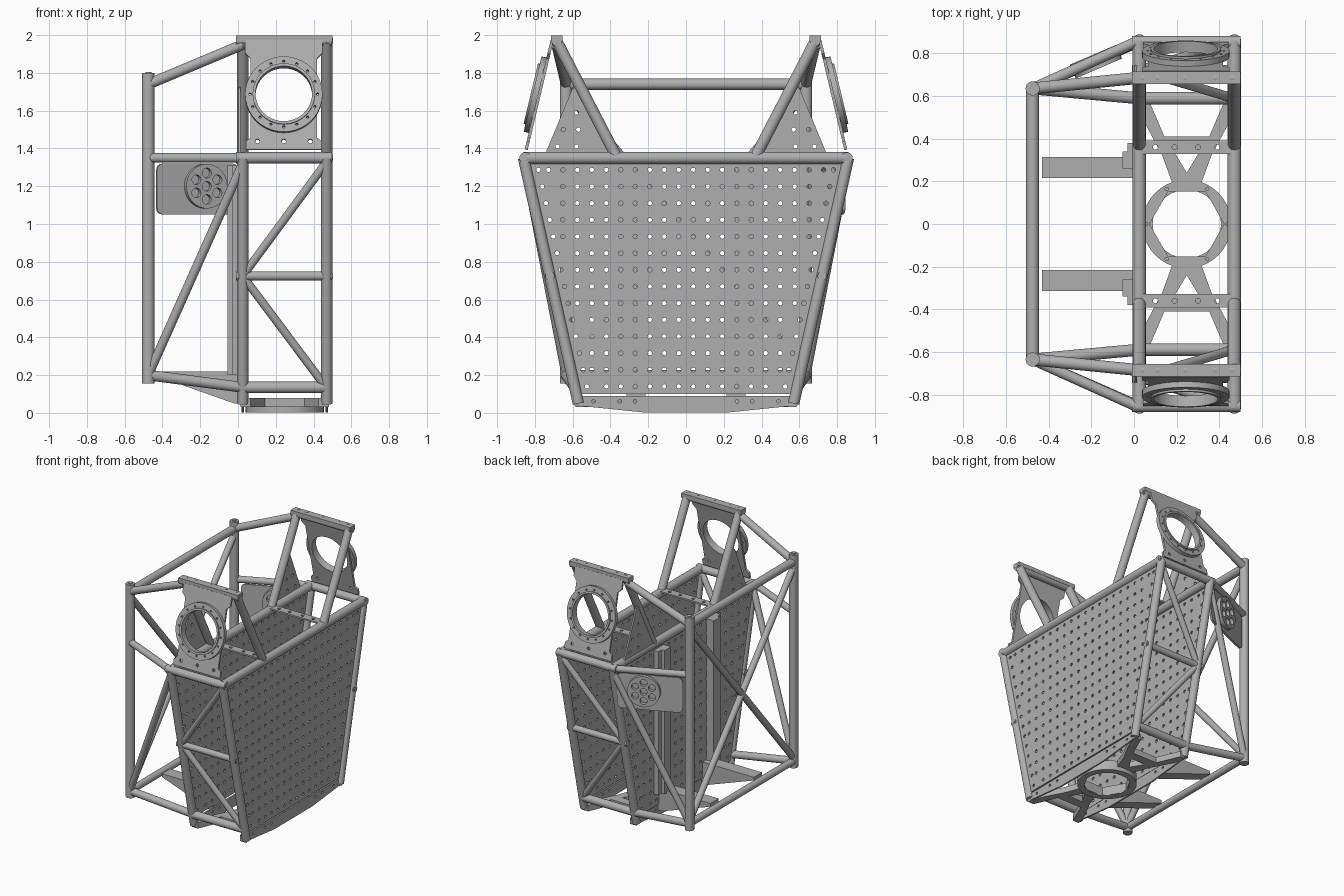
import bpy
from math import sin, cos, pi
from mathutils import Vector, Matrix

if "Cube" in bpy.data.objects:
    bpy.data.objects.remove(bpy.data.objects["Cube"])

grey = bpy.data.materials.new("brushed_grey_metal")
grey.use_nodes = True
GREY = (0.43, 0.43, 0.43, 1)
grey.diffuse_color = GREY
grey.node_tree.nodes["Principled BSDF"].inputs["Base Color"].default_value = GREY

XL, XR, XM = 0.025, 0.47, 0.2475     # side planes of the main box and their middle
XP, YP = -0.475, 0.635               # rear posts
YT, ZT = 0.86, 1.35                  # top corners of the box
YB, ZB = 0.57, 0.05                  # bottom ends of the legs
YA, ZA = 0.685, 1.97                 # tower tops


def leg_y(z):
    return YB + (YT - YB) * (z - ZB) / (ZT - ZB)


def finish(ob, name):
    ob.name = name
    ob.data.materials.clear()
    ob.data.materials.append(grey)
    bpy.ops.object.shade_smooth_by_angle(angle=0.6)


def tube(name, a, b, r=0.028, sides=20):
    a, b = Vector(a), Vector(b)
    bpy.ops.mesh.primitive_cylinder_add(vertices=sides, radius=r, depth=(b - a).length)
    ob = bpy.context.object
    ob.matrix_world = Matrix.Translation((a + b) / 2) @ (b - a).to_track_quat('Z', 'Y').to_matrix().to_4x4()
    finish(ob, name)


def box(name, lo, hi):
    lo, hi = Vector(lo), Vector(hi)
    bpy.ops.mesh.primitive_cube_add(size=1, location=(lo + hi) / 2)
    ob = bpy.context.object
    ob.scale = hi - lo
    finish(ob, name)


def circle(cx, cy, r, n=10):
    return [(cx + r * cos(2 * pi * i / n), cy + r * sin(2 * pi * i / n)) for i in range(n)]


def bolt_circle(radius, count, r):
    return [circle(radius * cos(2 * pi * i / count), radius * sin(2 * pi * i / count), r, 8) for i in range(count)]


def rect(x0, y0, x1, y1):
    return [(x0, y0), (x1, y0), (x1, y1), (x0, y1)]


def plate(name, outline, holes, depth, origin=(0, 0, 0), u=(1, 0, 0), v=(0, 1, 0)):
    """Flat sheet with holes; u and v are the directions of the outline's axes."""
    cu = bpy.data.curves.new(name, 'CURVE')
    cu.dimensions = '2D'
    cu.fill_mode = 'BOTH'
    cu.extrude = depth / 2
    for loop in [outline] + holes:
        sp = cu.splines.new('POLY')
        sp.points.add(len(loop) - 1)
        for p, (x, y) in zip(sp.points, loop):
            p.co = (x, y, 0, 1)
        sp.use_cyclic_u = True
    ob = bpy.data.objects.new(name, cu)
    bpy.context.collection.objects.link(ob)
    u, v = Vector(u).normalized(), Vector(v).normalized()
    rot = Matrix((u, v, u.cross(v))).transposed().to_4x4()
    ob.matrix_world = Matrix.Translation(origin) @ rot
    bpy.ops.object.select_all(action='DESELECT')
    ob.select_set(True)
    bpy.context.view_layer.objects.active = ob
    bpy.ops.object.convert(target='MESH')
    finish(bpy.context.object, name)


ALONG_Y, UP = (0, 1, 0), (0, 0, 1)

# Perforated side panels
holes = []
for row in range(14):
    z = 0.14 + row * 0.0882
    edge = leg_y(z) - 0.065
    for s in (-1, 1):
        holes.append(circle(s * edge, z, 0.012, 8))
        holes += [circle(s * (k + 0.5) * 0.0767, z, 0.012, 8)
                  for k in range(11) if (k + 0.5) * 0.0767 < edge - 0.035]
panel = [(-leg_y(0.1), 0.1), (leg_y(0.1), 0.1), (leg_y(1.34), 1.34), (-leg_y(1.34), 1.34)]
for name, x in (("right_panel", XR), ("inner_panel", XL - 0.01)):
    plate(name, panel, holes, 0.012, (x, 0, 0), ALONG_Y, UP)

# Lower skirts beneath the panels
skirt = [(-0.6, 0.09), (-0.59, 0.04), (-0.23, 0.003), (0.23, 0.003), (0.59, 0.04), (0.6, 0.09)]
skirt_holes = [circle(s * y, 0.062, 0.01, 8) for s in (-1, 1) for y in (0.27, 0.35, 0.49)]
for x in (XL, XR):
    plate("lower_skirt", skirt, skirt_holes, 0.012, (x, 0, 0), ALONG_Y, UP)

# Long tubes of the box and the rear frame
for x in (XL, XR):
    tube("top_rail", (x, -YT, ZT), (x, YT, ZT), 0.032)
tube("rear_top_beam", (XP, -YP, 1.74), (XP, YP, 1.74), 0.03)
tube("rear_bottom_beam", (XP, -YP, 0.2), (XP, YP, 0.2), 0.026)
for s in (-1, 1):
    tube("rear_cross_brace", (XP, s * YP, 1.7), (XP, -s * YP, 0.22), 0.024)

for s in (-1, 1):
    def at(x, y, z):
        return (x, s * y, z)

    # Legs, towers and posts
    for x in (XL, XR):
        tube("leg", at(x, YB, ZB), at(x, YT, ZT), 0.03)
        tube("tower_strut", at(x, YA, ZA), at(x, 0.37, 1.36), 0.03)
    tube("rear_post", at(XP, YP, 0.155), at(XP, YP, 1.8), 0.033)
    tube("post_cap", at(XP, YP, 1.79), at(XP, YP, 1.806), 0.016)

    # Cross tubes and end washers
    for name, y, z, r in (("tower_top_tube", YA, ZA, 0.028), ("corner_tube", YT - 0.008, ZT, 0.03),
                          ("middle_tube", leg_y(0.725), 0.725, 0.024), ("bottom_tube", leg_y(0.135), 0.135, 0.03)):
        wide = name != "bottom_tube"
        tube(name, at(-0.01 if wide else XL, y, z), at(0.498 if wide else XR, y, z), r)
        if wide:
            tube("end_washer", at(0.49, y, z), at(0.502, y, z), 0.014)

    # Truss diagonals
    mid = at(XL, leg_y(0.725), 0.725)
    tube("upper_diagonal", mid, at(XR, leg_y(1.33), 1.33), 0.022)
    tube("lower_diagonal", mid, at(XR, leg_y(0.13), 0.13), 0.022)
    tube("post_diagonal", at(XP, YP, 0.2), at(XL, leg_y(1.32), 1.32), 0.024)
    tube("post_upper_tube", at(XP, YP, 1.74), at(XL, YA, 1.95), 0.028)
    tube("post_middle_tube", at(XP, YP, ZT), at(XL, YT, ZT), 0.025)
    tube("post_lower_tube", at(XP, YP, 0.2), at(XL, leg_y(0.135), 0.135), 0.028)

    # Sloped tower plate with its bearing ring
    up = Vector((0, -s * 0.135, 0.57)).normalized()
    out = Vector((0, s * 0.57, 0.135)).normalized()
    centre = Vector((XM - 0.005, s * 0.778, 1.68))
    half = [(0.2, -0.295), (0.2, -0.25), (0.175, -0.23), (0.175, 0.2), (0.205, 0.23), (0.205, 0.3)]
    outline = half + [(-x, y) for x, y in reversed(half)]
    lower_holes = [circle(x, -0.25, 0.012, 8) for x in (-0.14, 0, 0.14)]
    plate("tower_plate", outline, [circle(0, 0, 0.15, 40)] + lower_holes, 0.016, centre, (1, 0, 0), up)
    plate("bearing_ring", circle(0, 0, 0.205, 40), [circle(0, 0, 0.15, 40)] + bolt_circle(0.178, 16, 0.007),
          0.03, centre + out * 0.02, (1, 0, 0), up)
    plate("bearing_lip", circle(0, 0, 0.165, 40), [circle(0, 0, 0.15, 40)],
          0.02, centre + out * 0.035, (1, 0, 0), up)

    # Drilled bars on the tower tops and across the top rails
    plate("tower_top_bar", rect(-0.01, -0.03, 0.5, 0.03), [circle(x, 0, 0.012) for x in (0.04, 0.11, 0.24, 0.38, 0.46)],
          0.03, at(0, YA, 1.983))
    plate("rail_cross_bar", rect(XL, -0.032, XR, 0.032), [circle(x, 0, 0.012) for x in (0.1, 0.19, 0.3, 0.39)],
          0.012, at(0, 0.36, 1.372))

    # Perforated tower gusset
    tri = [(s * y, z) for y, z in ((0.38, 1.36), (0.75, 1.36), (0.6, 1.72), (0.57, 1.73))]
    dots = [circle(s * y, z, 0.012, 8) for y, z in ((0.68, 1.41), (0.58, 1.41), (0.57, 1.5), (0.65, 1.5), (0.58, 1.59))]
    plate("tower_gusset", tri, dots, 0.012, (0.008, 0, 0), ALONG_Y, UP)

    # Rear channels and tapered arms on the inner panel
    box("rear_channel", at(-0.055, 0.3 - s * 0.04, 0.2), at(0.01, 0.3 + s * 0.04, 1.31))
    box("channel_lip", at(-0.03, 0.36 - s * 0.02, 0.2), at(0.01, 0.36 + s * 0.02, 1.31))
    arm = [(-0.43, 0.22), (-0.43, 0.195), (-0.02, 0.05), (0.02, 0.05), (0.02, 0.22)]
    plate("rear_arm", arm, [], 0.1, at(0, 0.265, 0), (1, 0, 0), UP)

    # Forked end of the underside spider
    fork = [(0.06, 0.17), (0.115, 0.32), (0.19, 0.46), (0.235, 0.585), (0.18, 0.585), (0.105, 0.41)]
    fork += [(-x, y) for x, y in reversed(fork)]
    plate("spider_fork", [(x, s * y) for x, y in fork],
          [[(-0.06, s * 0.34), (0.06, s * 0.34), (0, s * 0.24)]], 0.045, (XM, 0, 0.055))

# Underside ring joining the forks
plate("spider_ring", circle(0, 0, 0.208, 40), [circle(0, 0, 0.175, 6)] + bolt_circle(0.19, 6, 0.008),
      0.07, (XM, 0, 0.04))
plate("spider_ring_lip", circle(0, 0, 0.208, 40), [circle(0, 0, 0.16, 40)], 0.012, (XM, 0, 0.007))

# Connector plate beside the rear left post
along = Vector((0.5, 0.215, 0)).normalized()
spot = Vector((-0.215, 0.745, 1.185))
corners = []
for i, (cx, cy) in enumerate(((0.2, 0.1), (-0.2, 0.1), (-0.2, -0.1), (0.2, -0.1))):
    corners += [(cx + 0.035 * cos((i + t / 4) * pi / 2), cy + 0.035 * sin((i + t / 4) * pi / 2)) for t in range(5)]
plate("connector_plate", corners, [], 0.014, spot, along, UP)
ports = [circle(0, 0, 0.026, 14)] + [circle(0.07 * cos(i * pi / 3 + pi / 6), 0.07 * sin(i * pi / 3 + pi / 6), 0.026, 14)
                                     for i in range(6)]
plate("connector_disc", circle(0, 0, 0.118, 32), ports, 0.07, spot + along * 0.04 + Vector((0, 0, 0.015)), along, UP)
